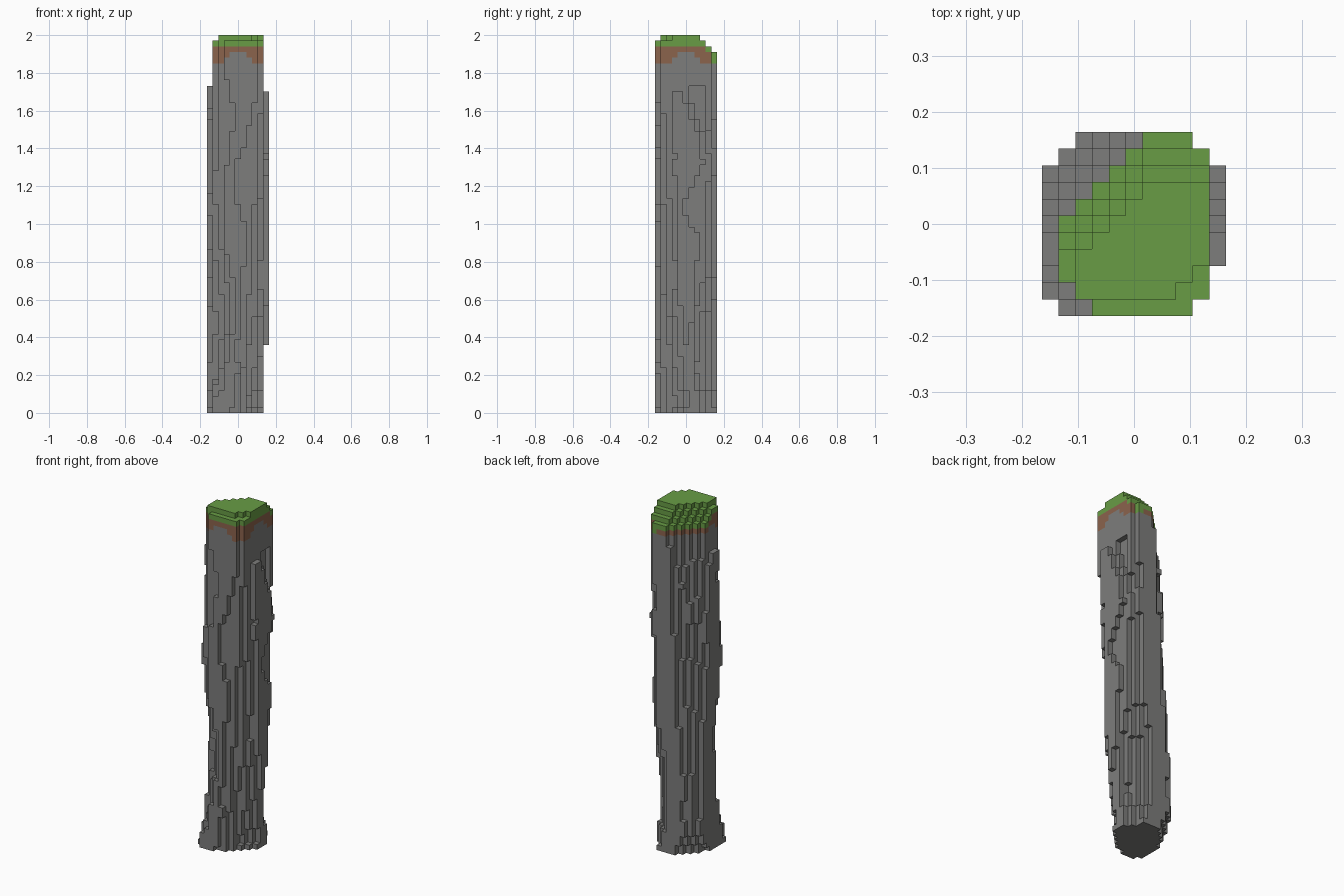
import bpy, bmesh, math
from mathutils import Vector, noise

cube = bpy.data.objects.get("Cube")
if cube:
    bpy.data.objects.remove(cube)

LAYERS, HALF = 67, 5
S = 2 / LAYERS          # block size


def make_material(name, rgb):
    m = bpy.data.materials.new(name)
    m.use_nodes = True
    m.diffuse_color = (*rgb, 1)
    bsdf = m.node_tree.nodes["Principled BSDF"]
    bsdf.inputs["Base Color"].default_value = (*rgb, 1)
    bsdf.inputs["Roughness"].default_value = 0.9
    return m


STONE, SOIL, GRASS = range(3)
materials = [make_material("grey stone", (0.205, 0.205, 0.2)),
             make_material("brown soil", (0.26, 0.125, 0.073)),
             make_material("green grass", (0.14, 0.335, 0.06))]

# How far each slanted corner of the column reaches, as (height, blocks)
CORNERS = {
    (1, 1): [(0, 7.2), (0.1, 6.1), (0.2, 5.4), (0.45, 5.6), (0.75, 7.1), (0.9, 7.7), (1.5, 8.2), (2, 8.4)],
    (-1, -1): [(0, 9.4), (0.1, 8.4), (0.2, 7.2), (0.45, 5.7), (0.65, 5.9), (0.9, 7.2),
               (1.1, 8.3), (1.35, 7.3), (1.8, 7.8), (2, 8)],
    (1, -1): [(0, 4.2), (0.2, 4.6), (0.45, 5.6), (0.85, 6.4), (1.1, 6.7), (1.45, 7.4), (1.65, 8.4), (2, 8.4)],
    (-1, 1): [(0, 6), (0.15, 8.2), (0.45, 8.2), (0.85, 6.7), (1.25, 5.9), (1.5, 6), (1.8, 4.6), (2, 4.4)],
}
# Wandering edges of the outermost left and front slabs
LEFT_EDGE = [(0.33, -1), (0.38, 1), (0.6, 1.5), (0.72, 1), (0.9, 3), (1.07, -0.8),
             (1.2, 1), (1.3, 3), (1.43, 3), (1.7, -1)]
FRONT_MAX = [(0.7, 3), (0.95, 1.6), (1.2, -0.8), (1.3, -0.8), (1.45, 1.5), (1.65, 3), (1.8, 5)]
FRONT_MIN = [(0.9, -5), (1.05, -3), (1.3, -2), (1.58, -0.5), (1.68, -1.5), (1.85, -2.5), (2, -2.5)]


def reach(keys, z):
    for (z0, a), (z1, b) in zip(keys, keys[1:]):
        if z <= z1:
            return a + (b - a) * (z - z0) / (z1 - z0)
    return keys[-1][1]


def filled(i, j, k):
    z = (k + 0.5) * S
    # straight sides
    if i == HALF and not 0.33 < z < 1.7 or i == -HALF and z > 1.73:
        return False
    if i == HALF and j > reach(LEFT_EDGE, z):
        return False
    if j == -HALF and z > 0.7 and not reach(FRONT_MIN, z) <= i <= reach(FRONT_MAX, z):
        return False
    # hollow under the crown on the left side
    if i == HALF - 1 and 1.42 < z < 1.72 and reach(LEFT_EDGE, z) + 1 < j < 4:
        return False
    # stepped crown
    drop = LAYERS - 1 - k
    if drop < 4 and (j > 2 + drop or j - i > 1 + drop):
        return False
    if drop == 0 and (j < -4 or i - j > 6 or i < -3):
        return False
    # slanted corners, roughened by streaks running up the column
    for (sx, sy), keys in CORNERS.items():
        rough = noise.noise(Vector((i * 0.45 + 9, j * 0.45 + 4, z * 6 + sx * 7)))
        rough *= 0.9 if z < 1.8 else 0.3
        if sx * i + sy * j > reach(keys, z) + rough:
            return False
    return True


span = range(-HALF, HALF + 1)
blocks = {(i, j, k) for i in span for j in span for k in range(LAYERS) if filled(i, j, k)}
column_top = {}
for i, j, k in blocks:
    column_top[i, j] = max(k, column_top.get((i, j), 0))


def block_colour(i, j, k):
    top = column_top[i, j]
    depth = top - k
    if top < 62:
        return STONE
    if k >= 65 or depth == 0 or (j == HALF and i > 2 and depth < 2):
        return GRASS
    # ragged lower edge of the soil
    scallop = 62.4 + 1.3 * math.cos(4 * math.atan2(j, i))
    scallop += 1.2 * noise.noise(Vector((i * 0.6, j * 0.6, 2.3)))
    return SOIL if k >= scallop or depth < 2 else STONE


# Skin the blocks with their outer faces only
bm = bmesh.new()
corners = {}


def corner(p):
    if p not in corners:
        x, y, z = p
        corners[p] = bm.verts.new(((x - 0.5) * S, (y - 0.5) * S, z * S))
    return corners[p]


for block in sorted(blocks):
    for axis in range(3):
        u, v = (axis + 1) % 3, (axis + 2) % 3
        for side in (0, 1):
            neighbour = list(block)
            neighbour[axis] += 2 * side - 1
            if tuple(neighbour) in blocks:
                continue
            loop = []
            for du, dv in ((0, 0), (1, 0), (1, 1), (0, 1)):
                p = list(block)
                p[axis] += side
                p[u] += du
                p[v] += dv
                loop.append(corner(tuple(p)))
            face = bm.faces.new(loop if side else loop[::-1])
            face.material_index = block_colour(*block)

mesh = bpy.data.meshes.new("rock_pillar")
bm.to_mesh(mesh)
bm.free()
for m in materials:
    mesh.materials.append(m)
pillar = bpy.data.objects.new("rock_pillar", mesh)
bpy.context.collection.objects.link(pillar)
